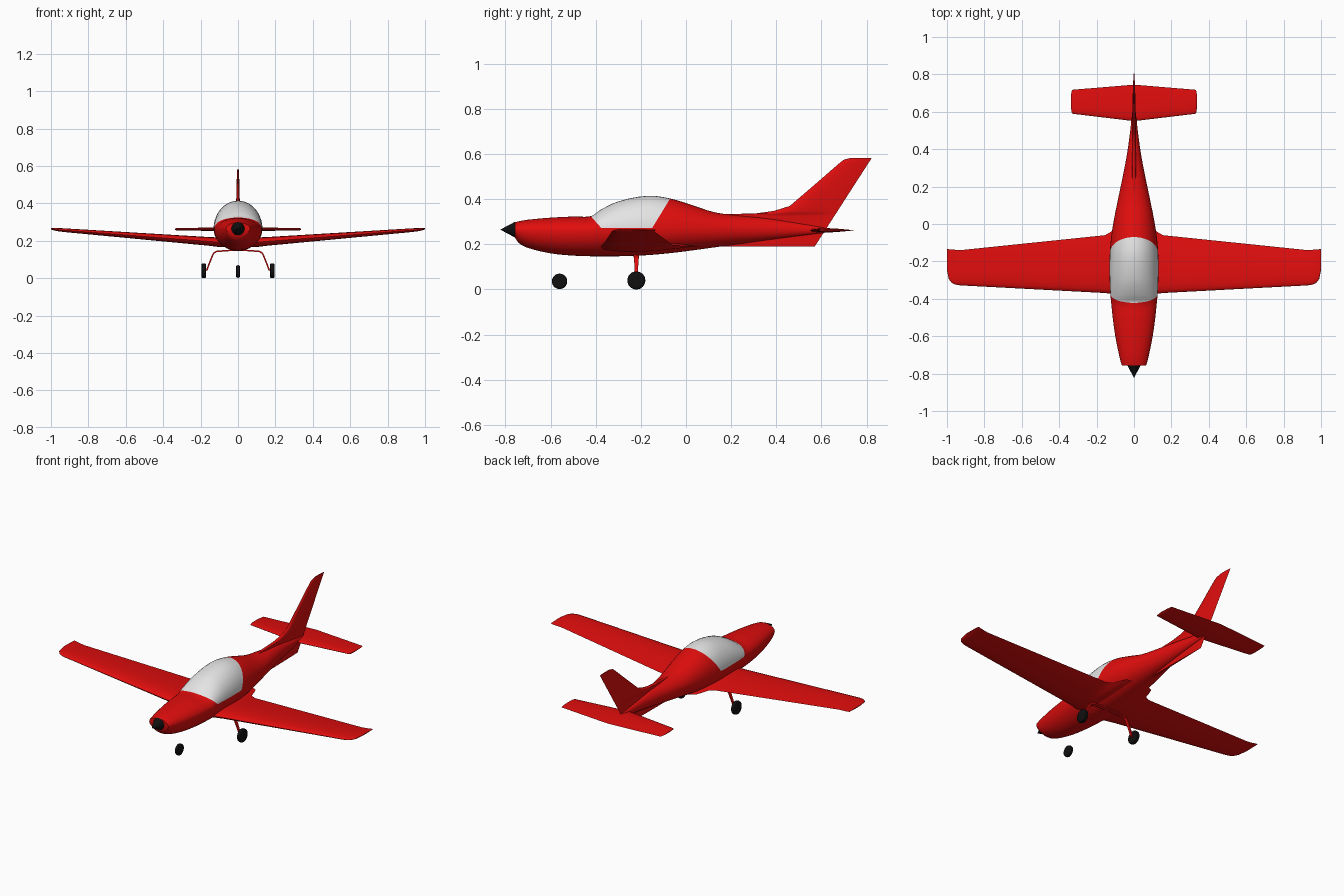
import bpy, bmesh, math
from mathutils import Vector, Matrix

if "Cube" in bpy.data.objects:
    bpy.data.objects.remove(bpy.data.objects["Cube"])


def material(name, rgb):
    m = bpy.data.materials.new(name)
    m.diffuse_color = (*rgb, 1)
    m.use_nodes = True
    m.node_tree.nodes["Principled BSDF"].inputs["Base Color"].default_value = m.diffuse_color
    return m


RED = material("red paint", (0.75, 0.004, 0.004))
WHITE = material("canopy white", (0.78, 0.78, 0.78))
BLACK = material("black rubber", (0.005, 0.005, 0.005))


def finish(bm, name, mats, angle=40):
    bmesh.ops.recalc_face_normals(bm, faces=bm.faces)
    me = bpy.data.meshes.new(name)
    bm.to_mesh(me)
    bm.free()
    ob = bpy.data.objects.new(name, me)
    bpy.context.collection.objects.link(ob)
    for m in mats:
        me.materials.append(m)
    bpy.ops.object.select_all(action='DESELECT')
    ob.select_set(True)
    bpy.context.view_layer.objects.active = ob
    bpy.ops.object.shade_smooth_by_angle(angle=math.radians(angle))
    return ob


def loft(rings):
    """Skin closed rings of equal length and cap both ends."""
    bm = bmesh.new()
    rows = [[bm.verts.new(p) for p in r] for r in rings]
    n = len(rows[0])
    for a, b in zip(rows, rows[1:]):
        for i in range(n):
            j = (i + 1) % n
            bm.faces.new((a[i], a[j], b[j], b[i]))
    bm.faces.new(rows[0])
    bm.faces.new(rows[-1])
    return bm


def refine(table, steps):
    """Smooth a table of stations with a Hermite spline over its first column."""
    def slope(i, k):
        a, b = table[max(i - 1, 0)], table[min(i + 1, len(table) - 1)]
        return (b[k] - a[k]) / (b[0] - a[0])
    out = []
    for i in range(len(table) - 1):
        p, q = table[i], table[i + 1]
        h = q[0] - p[0]
        for s in range(steps):
            t = s / steps
            row = [p[0] + h * t]
            for k in range(1, len(p)):
                row.append((2*t**3 - 3*t*t + 1) * p[k] + (t**3 - 2*t*t + t) * h * slope(i, k)
                           + (3*t*t - 2*t**3) * q[k] + (t**3 - t*t) * h * slope(i + 1, k))
            out.append(row)
    return out + [list(table[-1])]


# Fuselage stations: y, bottom z, top z, half width, height of the widest point
stations = [
    (-0.757, 0.228, 0.298, 0.064, 0.265), (-0.74, 0.205, 0.302, 0.070, 0.263),
    (-0.70, 0.184, 0.309, 0.080, 0.260), (-0.60, 0.160, 0.318, 0.100, 0.258),
    (-0.50, 0.150, 0.323, 0.114, 0.258), (-0.42, 0.147, 0.325, 0.122, 0.260),
    (-0.38, 0.147, 0.352, 0.126, 0.262), (-0.30, 0.147, 0.390, 0.130, 0.264),
    (-0.17, 0.152, 0.415, 0.130, 0.266), (-0.07, 0.161, 0.403, 0.122, 0.266),
    (0.02, 0.172, 0.376, 0.108, 0.266), (0.13, 0.187, 0.341, 0.086, 0.265),
    (0.25, 0.203, 0.326, 0.061, 0.265), (0.37, 0.220, 0.314, 0.038, 0.264),
    (0.50, 0.237, 0.293, 0.020, 0.264), (0.62, 0.252, 0.272, 0.008, 0.262),
]
SEG = 40
rings = []
for y, lo, hi, w, zc in refine(stations, 3):
    ring = []
    for i in range(SEG):
        a = 2 * math.pi * i / SEG
        s = math.sin(a)
        ring.append((w * math.cos(a), y, zc + s * ((hi - zc) if s > 0 else (zc - lo))))
    rings.append(ring)
bm = loft(rings)

# Canopy: cut the fuselage along the sill, windscreen and rear frame planes
planes = []
for (y0, z0), (y1, z1), back in (((-0.36, 0.272), (-0.2, 0.272), False),
                                 ((-0.422, 0.325), (-0.375, 0.272), False),
                                 ((-0.15, 0.272), (-0.07, 0.403), True)):
    n = Vector((0, z1 - z0, -(y1 - y0))).normalized()
    if not back and n.z < 0:
        n = -n
    if back:
        n = Vector((0, -abs(n.y), abs(n.z)))
    planes.append((Vector((0, y0, z0)), n))
for co, n in planes:
    bmesh.ops.bisect_plane(bm, geom=bm.verts[:] + bm.edges[:] + bm.faces[:],
                           dist=1e-5, plane_co=co, plane_no=n)
inside = Vector((0, -0.25, 0.35))
for f in bm.faces:
    c = f.calc_center_median()
    if all((c - co).dot(n) * (inside - co).dot(n) > 0 for co, n in planes):
        f.material_index = 1
finish(bm, "fuselage_and_canopy", [RED, WHITE], 50)


def airfoil(le, te, thick, n=12):
    """Closed outline as (chord position, offset) pairs."""
    top = []
    for i in range(n + 1):
        u = 0.5 - 0.5 * math.cos(math.pi * i / n)
        h = 5 * thick * (0.2969 * math.sqrt(u) - 0.126 * u - 0.3516 * u**2
                         + 0.2843 * u**3 - 0.1036 * u**4)
        top.append((le + (te - le) * u, h))
    return top + [(y, -h) for y, h in reversed(top[1:])]


def wing(name, half):
    """half: x, z, leading y, trailing y, thickness; both sides are built."""
    full = [(-s[0], *s[1:]) for s in reversed(half) if s[0] > 0] + half
    finish(loft([[(x, y, z + h) for y, h in airfoil(le, te, t)]
                 for x, z, le, te, t in full]), name, [RED])


# Main wing with root fillet, dihedral and rounded front tip corner
wing("main_wing", [
    (0, 0.190, -0.385, 0.08, 0.052), (0.09, 0.192, -0.378, 0.04, 0.052),
    (0.107, 0.193, -0.375, 0.0, 0.051), (0.12, 0.194, -0.373, -0.04, 0.050),
    (0.155, 0.197, -0.369, -0.06, 0.047), (0.93, 0.257, -0.328, -0.14, 0.020),
    (0.955, 0.259, -0.324, -0.138, 0.018), (0.975, 0.261, -0.314, -0.136, 0.015),
    (0.99, 0.263, -0.295, -0.135, 0.011), (1.0, 0.265, -0.245, -0.134, 0.005)])

# Tailplane
wing("tailplane", [
    (0, 0.262, 0.55, 0.745, 0.020), (0.325, 0.262, 0.589, 0.718, 0.014),
    (0.332, 0.262, 0.592, 0.716, 0.010), (0.337, 0.262, 0.62, 0.69, 0.004)])

# Fin, dorsal strake and belly keel in one loft: z, leading y, thickness
fin = [(0.19, 0.12, 0.010), (0.25, 0.12, 0.014), (0.325, 0.13, 0.018), (0.333, 0.15, 0.020),
       (0.337, 0.31, 0.022), (0.348, 0.39, 0.022), (0.37, 0.46, 0.022), (0.46, 0.565, 0.017),
       (0.56, 0.68, 0.012), (0.575, 0.70, 0.010), (0.583, 0.73, 0.006)]
finish(loft([[(h, y, z) for y, h in airfoil(le, 0.57 + (z - 0.19) * 0.644, t)]
             for z, le, t in fin]), "fin_and_keel", [RED])


# Propeller spinner
bm = bmesh.new()
bmesh.ops.create_cone(bm, cap_ends=True, segments=32, radius1=0.035, radius2=0.001, depth=0.064,
                      matrix=Matrix.Translation((0, -0.789, 0.265)) @ Matrix.Rotation(math.pi / 2, 4, 'X'))
finish(bm, "spinner", [BLACK])


# Wheels: turned tyres with rounded shoulders
def wheel(name, x, y, z, r, w):
    prof = [(-w, r * 0.5), (-w, r * 0.82), (-w * 0.7, r * 0.95), (0, r),
            (w * 0.7, r * 0.95), (w, r * 0.82), (w, r * 0.5)]
    finish(loft([[(x + dx, y + rr * math.cos(2 * math.pi * i / 32),
                   z + rr * math.sin(2 * math.pi * i / 32)) for i in range(32)]
                 for dx, rr in prof]), name, [BLACK])


wheel("nose_wheel", 0, -0.56, 0.036, 0.034, 0.010)

# Main gear: bent spring legs, path of x, z, half depth
path = [(0.0, 0.150, 0.012), (0.06, 0.148, 0.012), (0.115, 0.143, 0.011), (0.13, 0.134, 0.010),
        (0.138, 0.118, 0.009), (0.155, 0.075, 0.007), (0.166, 0.045, 0.006), (0.178, 0.040, 0.006)]
for side, s in (("left", 1), ("right", -1)):
    wheel(side + "_main_wheel", s * 0.183, -0.22, 0.040, 0.040, 0.0125)
    rings = []
    for i, (x, z, d) in enumerate(path):
        a, b = path[max(i - 1, 0)], path[min(i + 1, len(path) - 1)]
        n = Vector((b[1] - a[1], a[0] - b[0])).normalized() * 0.004
        rings.append([(s * (x + k * n.x), -0.22 + e * d, z + k * n.y)
                      for k, e in ((1, 1), (1, -1), (-1, -1), (-1, 1))])
    finish(loft(rings), side + "_gear_leg", [RED])
